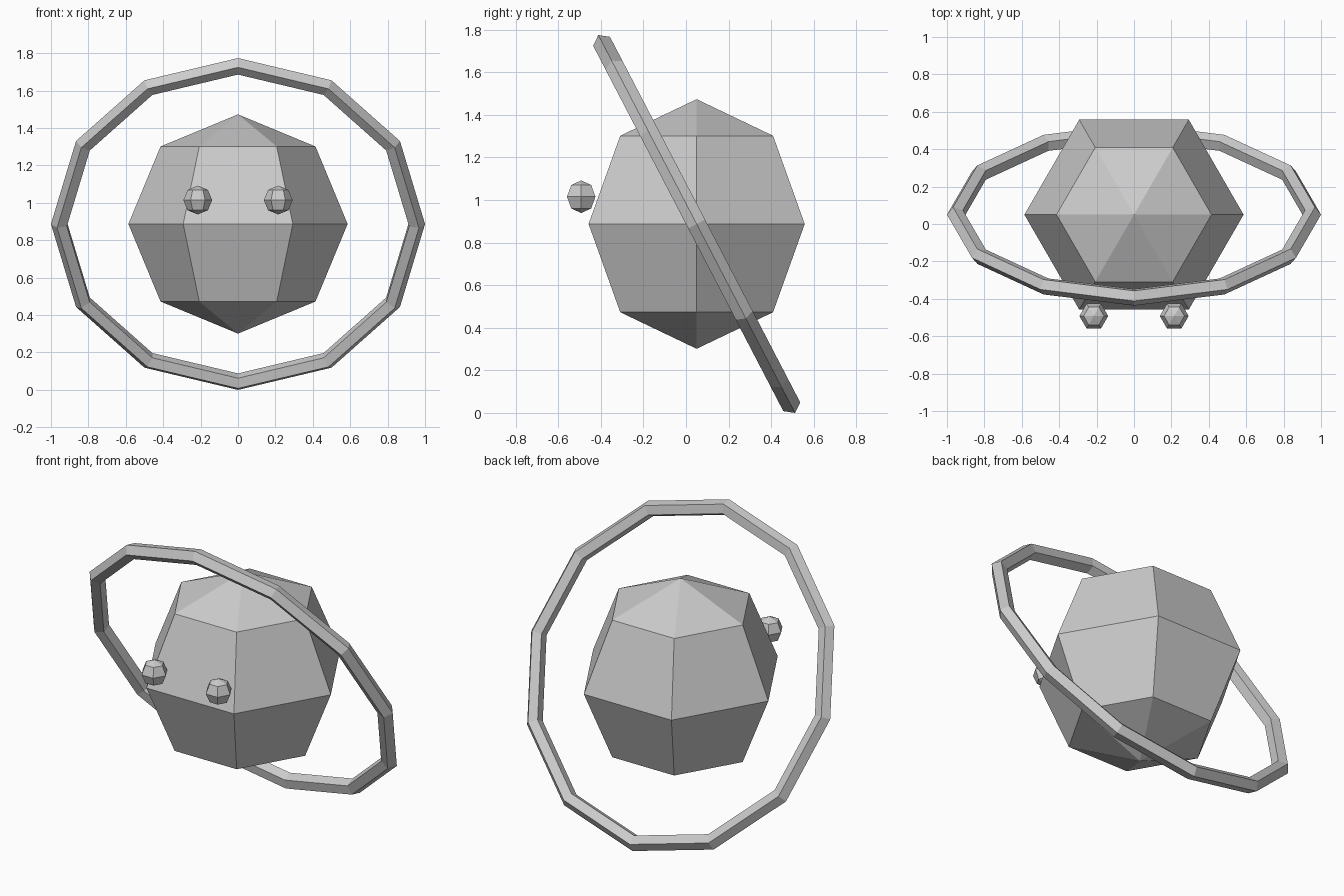
import bpy, bmesh
from math import sin, cos, pi, radians
from mathutils import Matrix

cube = bpy.data.objects.get("Cube")
if cube:
    bpy.data.objects.remove(cube, do_unlink=True)

CENTER = (0, 0.05, 0.887)

grey = bpy.data.materials.new("plain grey")
grey.use_nodes = True
color = (0.6, 0.6, 0.6, 1)
grey.diffuse_color = color
grey.node_tree.nodes["Principled BSDF"].inputs["Base Color"].default_value = color


def finish(name, bm, location):
    bmesh.ops.recalc_face_normals(bm, faces=bm.faces)
    mesh = bpy.data.meshes.new(name)
    bm.to_mesh(mesh)
    bm.free()
    mesh.materials.append(grey)
    obj = bpy.data.objects.new(name, mesh)
    obj.location = location
    bpy.context.collection.objects.link(obj)
    return obj


def faceted_ball(name, radius, location):
    # Six-sided ball with corners on the x axis
    bm = bmesh.new()
    bmesh.ops.create_uvsphere(bm, u_segments=6, v_segments=4, radius=radius)
    if max(v.co.x for v in bm.verts) < radius * 0.95:
        bmesh.ops.rotate(bm, verts=bm.verts, matrix=Matrix.Rotation(pi / 6, 3, "Z"))
    return finish(name, bm, location)


def faceted_ring(name, major, minor, segments, sides, location):
    # Torus with a corner of its cross-section pointing outward
    bm = bmesh.new()
    loops = []
    for i in range(segments):
        a = 2 * pi * i / segments
        loop = []
        for j in range(sides):
            b = 2 * pi * j / sides
            r = major + minor * cos(b)
            loop.append(bm.verts.new((r * cos(a), r * sin(a), minor * sin(b))))
        loops.append(loop)
    for i in range(segments):
        p, q = loops[i - 1], loops[i]
        for j in range(sides):
            bm.faces.new((p[j - 1], q[j - 1], q[j], p[j]))
    return finish(name, bm, location)


# Planet body
faceted_ball("planet_body", 0.586, CENTER)

# Tilted ring
ring = faceted_ring("planet_ring", 0.953, 0.047, 12, 5, CENTER)
ring.rotation_euler.x = radians(-62.5)

# Pair of eyes
for side, x in (("left", 0.215), ("right", -0.215)):
    faceted_ball(side + "_eye", 0.077, (x, -0.492, 1.015))
